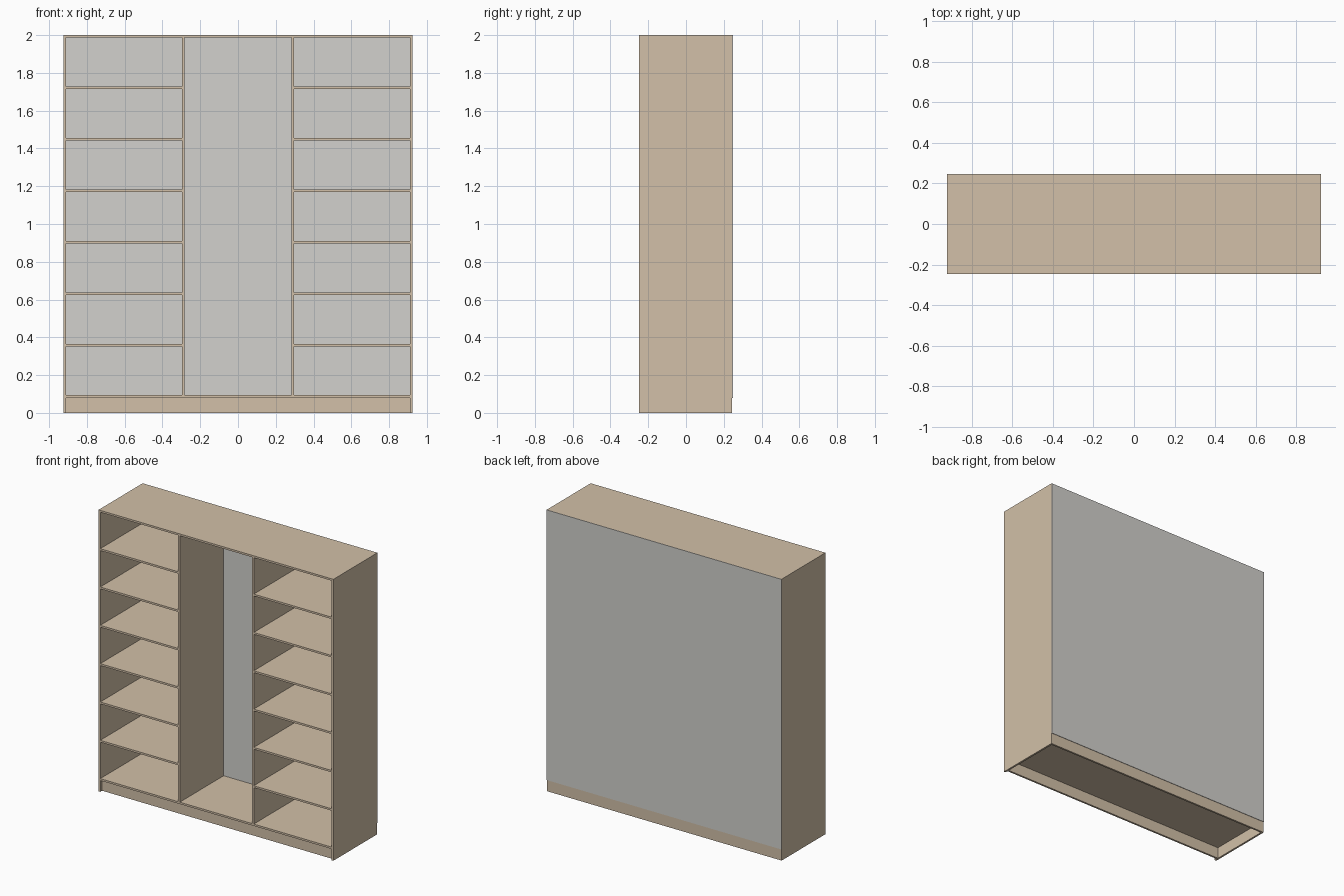
import bpy

if "Cube" in bpy.data.objects:
    bpy.data.objects.remove(bpy.data.objects["Cube"])

# Overall sizes
W, D, H = 0.923, 0.2475, 2.0      # half width, half depth, height
T = 0.0135                        # board thickness
BACK = 0.003                      # back sheet thickness
PLINTH = 0.08                     # plinth height
DIV_IN = 0.284                    # inner face of the dividers
SHELVES = 6


def material(name, srgb):
    m = bpy.data.materials.new(name)
    lin = [((c / 255 + 0.055) / 1.055) ** 2.4 for c in srgb]
    m.diffuse_color = (*lin, 1)
    m.use_nodes = True
    m.node_tree.nodes["Principled BSDF"].inputs["Base Color"].default_value = m.diffuse_color
    return m


wood = material("beige board", (210, 192, 168))
sheet = material("grey back sheet", (210, 209, 205))


def board(name, x, y, z, mat=wood):
    """Box between the given (low, high) limits on each axis."""
    verts = [(a, b, c) for a in x for b in y for c in z]
    faces = [(0, 1, 3, 2), (4, 6, 7, 5), (0, 4, 5, 1),
             (2, 3, 7, 6), (0, 2, 6, 4), (1, 5, 7, 3)]
    me = bpy.data.meshes.new(name)
    me.from_pydata(verts, [], faces)
    me.materials.append(mat)
    ob = bpy.data.objects.new(name, me)
    bpy.context.collection.objects.link(ob)
    return ob


depth = (-D, D - BACK)
floor_top = PLINTH + T
inner = W - T

# Carcass
board("top_panel", (-W, W), depth, (H - T, H))
board("bottom_panel", (-inner, inner), depth, (PLINTH, floor_top))
board("back_sheet", (-W, W), (D - BACK, D), (PLINTH, H), sheet)

# Plinth: front board set back, rear board near the back
board("front_plinth", (-inner, inner), (-D + 0.02, -D + 0.02 + T), (0, PLINTH))
board("rear_plinth", (-inner, inner), (D - BACK - T, D - BACK), (0, PLINTH))

# Sides, dividers and shelves, mirrored left and right
gap = (H - T - floor_top - SHELVES * T) / (SHELVES + 1)
for s, label in ((-1, "left"), (1, "right")):
    def span(a, b):
        return tuple(sorted((s * a, s * b)))
    board(f"{label}_side", span(inner, W), depth, (0, H - T))
    board(f"{label}_divider", span(DIV_IN, DIV_IN + T), depth, (floor_top, H - T))
    for i in range(SHELVES):
        z = floor_top + gap + i * (gap + T)
        board(f"{label}_shelf_{i + 1}", span(DIV_IN + T, inner), depth, (z, z + T))
